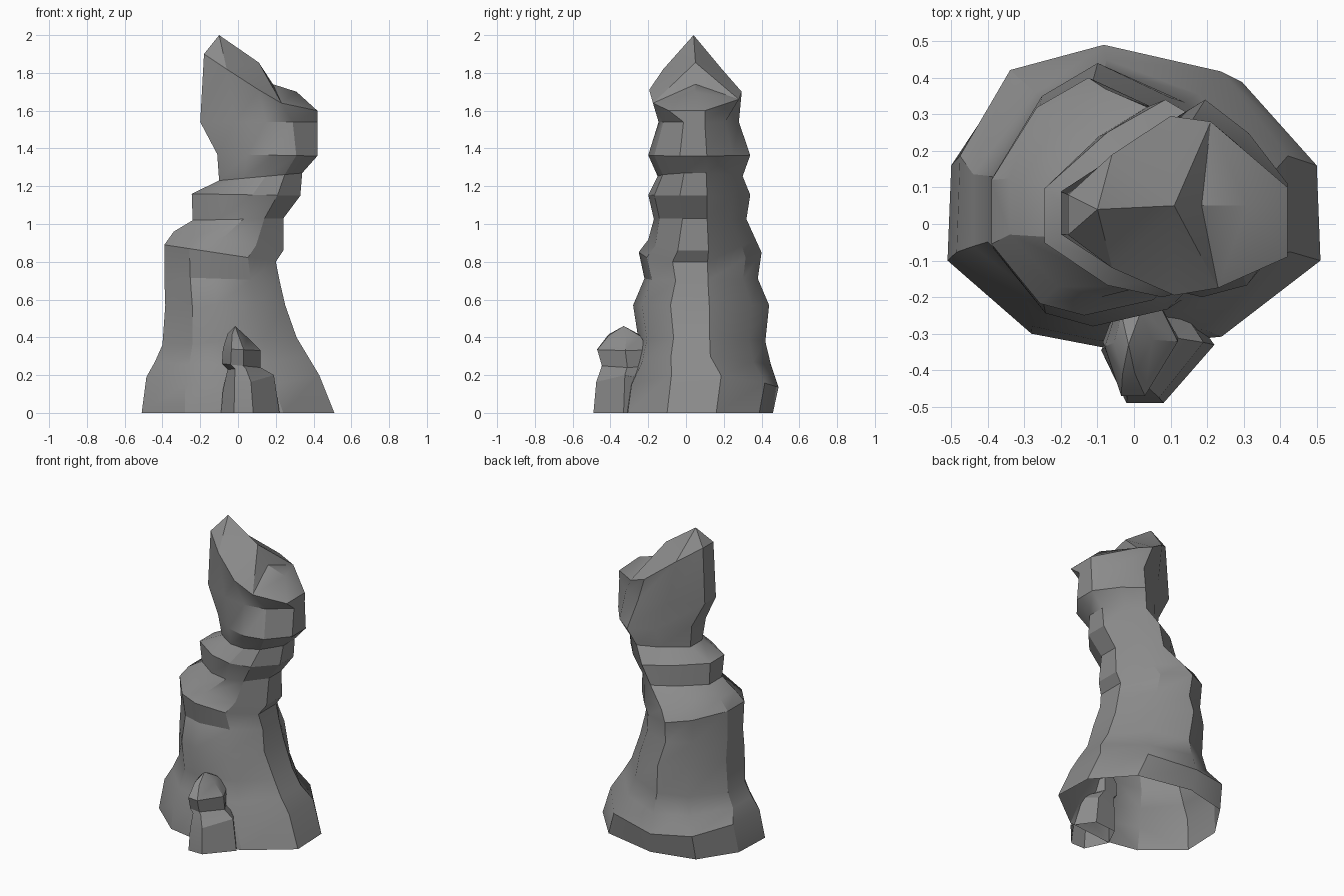
import bpy, bmesh, math

cube = bpy.data.objects.get("Cube")
if cube:
    bpy.data.objects.remove(cube, do_unlink=True)

stone = bpy.data.materials.new("grey_stone")
stone.use_nodes = True
GREY = (0.26, 0.26, 0.26, 1)
stone.diffuse_color = GREY
stone.node_tree.nodes["Principled BSDF"].inputs["Base Color"].default_value = GREY


def ring(bm, outline, z_left, z_right, left, right, front, back, dip=0):
    """Fit a unit outline into a box; tilt it from left to right, dip its middle."""
    verts = []
    for u, v in outline:
        s, t = (u + 1) / 2, (v + 1) / 2
        z = z_left + (z_right - z_left) * s - dip * (1 - u * u)
        verts.append(bm.verts.new((left + (right - left) * s, front + (back - front) * t, z)))
    return verts


def bridge(bm, low, high):
    n = len(low)
    for i in range(n):
        j = (i + 1) % n
        bm.faces.new((low[i], low[j], high[j], high[i]))


def loft(bm, outline, levels, last=None):
    """Stack rings, optionally continuing from an earlier ring."""
    for level in levels:
        new = ring(bm, outline, *level)
        if last:
            bridge(bm, last, new)
        last = new
    return last


def finish(bm, name):
    mesh = bpy.data.meshes.new(name)
    bm.to_mesh(mesh)
    bm.free()
    mesh.materials.append(stone)
    obj = bpy.data.objects.new(name, mesh)
    bpy.context.collection.objects.link(obj)
    bpy.ops.object.select_all(action='DESELECT')
    obj.select_set(True)
    bpy.context.view_layer.objects.active = obj
    bpy.ops.object.shade_smooth_by_angle(angle=math.radians(30))


# Flared foot, open underneath
foot_outline = [(-1, -.4), (-.55, -.9), (-.14, -1), (.47, -.92), (1, -.4),
                (.98, .25), (.58, .82), (-.12, 1), (-.68, .83), (-.98, .25)]
foot_levels = [
    (0, 0, -.51, .51, -.34, .46),
    (.19, .2, -.485, .43, -.32, .49, .06),
]
bm = bmesh.new()
foot = loft(bm, foot_outline, foot_levels)

# Column, set back from the foot at its corners
column_outline = [(-1, -.4), (-.55, -.9), (-.14, -1), (.5, -.87), (1, -.45),
                  (1, .12), (.52, .74), (-.1, 1), (-.58, .75), (-1, .14)]
column_levels = [
    (.27, .3, -.44, .37, -.28, .45, .03),
    (.36, .4, -.4, .31, -.25, .42),
    (.57, .57, -.385, .25, -.28, .44),
    (.72, .7, -.39, .22, -.22, .38),
    (.89, .8, -.39, .2, -.25, .4),
    (.96, .86, -.34, .24, -.2, .37),
]
waist = loft(bm, column_outline, column_levels, foot)

# Upper ledges, flatter across the left-back and left-front corners
ledge_outline = [(-1, -.45), (-.4, -.88), (.12, -1), (.58, -.88), (1, -.38),
                 (1, .15), (.6, .66), (.15, 1), (-.4, .67), (-1, .1)]
ledge_levels = [
    (1.02, 1.03, -.24, .24, -.17, .32),
    (1.16, 1.15, -.245, .33, -.2, .34),
    (1.23, 1.27, -.1, .34, -.15, .3),
    (1.37, 1.36, -.11, .42, -.2, .34),
    (1.54, 1.54, -.2, .42, -.145, .28),
]
neck = loft(bm, ledge_outline, ledge_levels, waist)

# Slanted shoulder rim, highest on the left of the front
rim_points = [(-.18, -.03, 1.9), (-.06, -.12, 1.82), (.11, -.195, 1.71), (.23, -.175, 1.64),
              (.42, -.09, 1.6), (.42, .1, 1.6), (.21, .28, 1.66), (.1, .295, 1.7),
              (-.06, .19, 1.82), (-.18, .08, 1.9)]
rim = [bm.verts.new(p) for p in rim_points]
bridge(bm, neck, rim)

# Crest running down from the peak
crest = [bm.verts.new(p) for p in
         [(-.1, .04, 2), (.11, .05, 1.855), (.185, .05, 1.74), (.31, .05, 1.7)]]
peak, saddle, step, nose = crest
fans = {peak: (8, 9, 0, 1), saddle: (6, 7, 8), nose: (3, 4, 5, 6)}
for tip, path in fans.items():
    for a, b in zip(path, path[1:]):
        bm.faces.new((rim[a], rim[b], tip))
for a, b in ((1, 2), (2, 3)):
    bm.faces.new((rim[a], rim[b], saddle))
for a, b, front, back in ((peak, saddle, 1, 8), (saddle, step, 3, 6), (step, nose, 3, 6)):
    bm.faces.new((rim[front], b, a))
    bm.faces.new((rim[back], a, b))
finish(bm, "rock_pillar")

# Small boulder leaning on the front of the pillar
boulder_outline = [(-1, 0), (-.55, -1), (.1, -1), (1, .1), (.4, 1), (-.6, .9)]
boulder_levels = [
    (0, 0, -.09, .22, -.49, -.2),
    (.12, .2, -.08, .19, -.475, -.2),
    (.23, .24, -.055, .12, -.45, -.2),
    (.26, .24, -.085, .12, -.445, -.2),
    (.34, .33, -.08, .12, -.47, -.2),
    (.42, .4, -.055, .05, -.41, -.24),
]
bm = bmesh.new()
top = loft(bm, boulder_outline, boulder_levels)
tip = bm.verts.new((-.015, -.33, .46))
for i, v in enumerate(top):
    bm.faces.new((v, top[(i + 1) % len(top)], tip))
finish(bm, "front_boulder")
